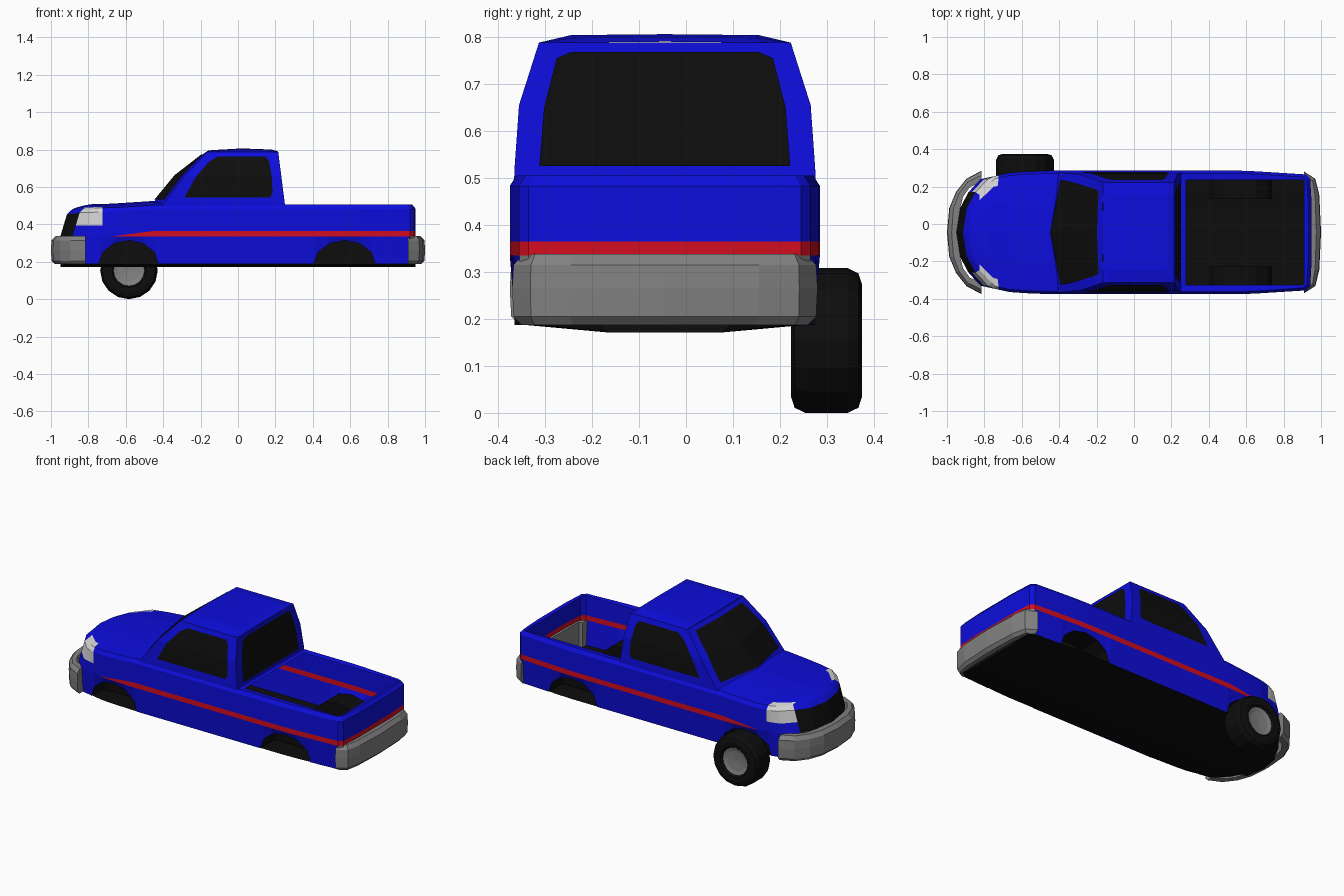
import bpy, bmesh, math

if "Cube" in bpy.data.objects:
    bpy.data.objects.remove(bpy.data.objects["Cube"])

YC = -0.045   # centre line of the body


def mat(name, rgb):
    m = bpy.data.materials.new(name)
    m.diffuse_color = (*rgb, 1)
    m.use_nodes = True
    m.node_tree.nodes["Principled BSDF"].inputs["Base Color"].default_value = m.diffuse_color
    return m


MATS = [mat("blue paint", (.004, .004, .72)), mat("red stripe", (.65, .004, .014)),
        mat("black", (.004, .004, .004)), mat("grey metal", (.22, .22, .22)),
        mat("lamp glass", (.68, .68, .68))]
BLUE, RED, BLACK, GREY, LAMP = range(5)


def lerp(table, v):
    if v <= table[0][0]:
        return table[0][1]
    for (a, p), (b, q) in zip(table, table[1:]):
        if v <= b:
            return p + (q - p) * (v - a) / (b - a)
    return table[-1][1]


def grid(name, rows, color=BLUE, rule=None, mirror=True, y=YC, caps=False):
    """Skin a grid of points; rule(row, column, centre) picks the colour."""
    bm = bmesh.new()
    vs = [[bm.verts.new(p) for p in r] for r in rows]
    for i in range(len(rows) - 1):
        for j in range(len(rows[i]) - 1):
            f = bm.faces.new((vs[i][j], vs[i][j + 1], vs[i + 1][j + 1], vs[i + 1][j]))
            f.material_index = rule(i, j, f.calc_center_median()) if rule else color
    if caps:
        bm.faces.new(vs[-1][:-1]).material_index = color
    bmesh.ops.remove_doubles(bm, verts=bm.verts, dist=.0005)
    bmesh.ops.recalc_face_normals(bm, faces=bm.faces)
    me = bpy.data.meshes.new(name)
    bm.to_mesh(me)
    bm.free()
    for m in MATS:
        me.materials.append(m)
    ob = bpy.data.objects.new(name, me)
    ob.location.y = y
    bpy.context.collection.objects.link(ob)
    if mirror:
        mod = ob.modifiers.new("mirror", 'MIRROR')
        mod.use_axis = (False, True, False)
    return ob


# Plan outline of the half body: x, half width, lower edge height
HALF = [(-.82, .285), (-.65, .322), (-.45, .33), (.6, .33), (.92, .31)]
TOP = [(-.95, .475), (-.88, .485), (-.65, .49), (-.42, .505)]


def arch(c, r):
    a = [math.radians(d) for d in range(180, -1, -30)]
    return [(c + r * math.cos(t), lerp(HALF, c + r * math.cos(t)), .187 + .127 * math.sin(t)) for t in a]


front_arch, rear_arch = arch(-.585, .16), arch(.57, .165)
plan = [(-.95, 0, .187), (-.93, .13, .187), (-.885, .215, .187), (-.82, .285, .187)]
plan += front_arch + [(-.3, .33, .187), (.25, .33, .187)] + rear_arch
plan += [(.92, .31, .187), (.942, .29, .187), (.95, .15, .187), (.95, 0, .187)]


def column(x, h, low):
    stripe = lerp([(-.665, .337), (-.45, .365)], x)
    top = lerp(TOP, x)
    col = []
    for k, z in enumerate([low, .335, stripe, .395, top - .022, top]):
        px, py = x, h
        if k == 0:
            py = max(0, h - .012)
        if x < -.8:
            px += max(0, z - .335) * .3
        if k == 5:
            py = max(0, h - .014)
            px += .014 if x < -.8 else (-.018 if x > .91 else 0)
        col.append((px, py, z))
    return col


cols = [column(*p) for p in plan]


def body_color(i, j, c):
    if i < 2 and c.x < -.85 and 1 <= j <= 3:
        return BLACK                       # grille
    if j >= 3 and 2 <= i < 5 and c.x < -.66:
        return LAMP                        # headlights
    if j == 0 and (c.x > .91 or c.x < -.85):
        return GREY                        # wall behind bumpers
    if j == 1 and c.x > -.665:
        return RED
    return BLUE


grid("body_side", cols, rule=body_color)

# Hood, crowned across its width
hood = []
for c in cols:
    x, h, z = c[5]
    if x < -.28:
        hood.append([(x - (.035 * (1 - t) if -.8 < x < -.4 else 0), h * t, z + .02 * (1 - t * t) * min(1, h / .25))
                     for t in (1, .85, .5, 0)])


def hood_color(i, j, c):
    return LAMP if j == 0 and 2 <= i < 5 else BLUE


grid("hood", hood, rule=hood_color)

# Bed rim around the open bed
rim = [[c[5], (min(max(c[5][0], .25), .91), min(c[5][1], .28), c[5][2] - .004)]
       for c in cols if c[5][0] >= .25]
grid("bed_rim", rim)
grid("bed_front_rim", [[(.235, 0, .505), (.278, 0, .503)], [(.235, .3, .505), (.278, .3, .503)]])

# Underbody
grid("underbody", [[(x, max(0, h - .012), .189), (x, min(h, .12), .171), (x, 0, .171)]
                   for x, h, z in plan], BLACK)

# Wheel wells
for name, a in (("front_wheel_well", front_arch), ("rear_wheel_well", rear_arch)):
    grid(name, [[(x, h - .01, z), (x, .18, z), (x, .18, .187)] for x, h, z in a], BLACK)

# Cab: side width, front corner, front centre and rear positions by height
W = [(.49, .321), (.52, .32), (.65, .312), (.788, .268)]
FE = [(.49, -.415), (.52, -.39), (.66, -.285), (.788, -.165)]
FC = [(.49, -.475), (.52, -.45), (.66, -.335), (.788, -.17)]
RX = [(.49, .253), (.788, .215)]
ZS = [.49, .52, .655, .74, .788]


def windshield(y, z, out=0):
    w = lerp(W, z)
    return (lerp(FC, z) + (lerp(FE, z) - lerp(FC, z)) * y / w - out, y, z + out * .5)


def cab_ring(z):
    w = lerp(W, z)
    return [windshield(0, z), windshield(w, z), (0, w, z),
            (lerp(RX, z), w, z), (lerp(RX, z), 0, z)]


grid("cab", [cab_ring(z) for z in ZS])
roof = [(-.165, .792), (-.14, .797), (.02, .806), (.18, .8), (.215, .79)]
grid("roof", [[(x, .268, .788), (x, .2, z - .002), (x - (.005 if x < -.16 else 0), 0, z)]
              for x, z in roof])

# Windows as thin plates on the cab
side = [(.545, -.285, .17), (.565, -.275, .185), (.655, -.225, .18), (.735, -.155, .167), (.762, -.11, .15)]
grid("side_window", [[(x, lerp(W, z) + .004, z) for x in (a, b)] for z, a, b in side], BLACK)
front = [(.53, .28), (.6, .272), (.66, .26), (.74, .235), (.77, .222)]
grid("windshield", [[windshield(0, z, .005), windshield(h, z, .005)] for z, h in front], BLACK)
rear = [(.525, .267), (.65, .257), (.755, .23), (.768, .2)]
grid("rear_window", [[(lerp(RX, z) + .004, 0, z), (lerp(RX, z) + .004, h, z)] for z, h in rear], BLACK)


# Bumpers: chamfered section swept along the plan curve
def bumper(name, path, s):
    rows = []
    for x, h, k in path:
        sec = []
        for inset, z in ((.06, .19), (.018, .187), (0, .205), (-.003, .265), (0, .315), (.022, .338), (.06, .338)):
            sec.append((x - s * inset * (1 - k), max(0, h - inset * k), z))
        rows.append(sec + [sec[0]])
    grid(name, rows, GREY, caps=True)


bumper("front_bumper", [(-.997, 0, 0), (-.985, .13, .1), (-.95, .215, .4), (-.895, .285, .7), (-.815, .327, 1)], -1)
bumper("rear_bumper", [(.997, 0, 0), (.988, .2, .1), (.968, .285, .4), (.91, .322, 1)], 1)

# Single front wheel, turned profile (offset, radius)
prof = [(-.05, 0), (-.055, .06), (-.062, .083), (-.074, .092), (-.076, .118), (-.068, .143), (-.045, .154)]
prof += [(-a, r) for a, r in reversed(prof)]
wheel = []
for k in range(17):
    t = 2 * math.pi * k / 16
    wheel.append([(-.583 + r * math.cos(t), a, .154 + r * math.sin(t)) for a, r in prof])
n = len(prof) - 1
grid("front_wheel", wheel, rule=lambda i, j, c: GREY if j < 2 or j >= n - 2 else BLACK, mirror=False, y=.299)
